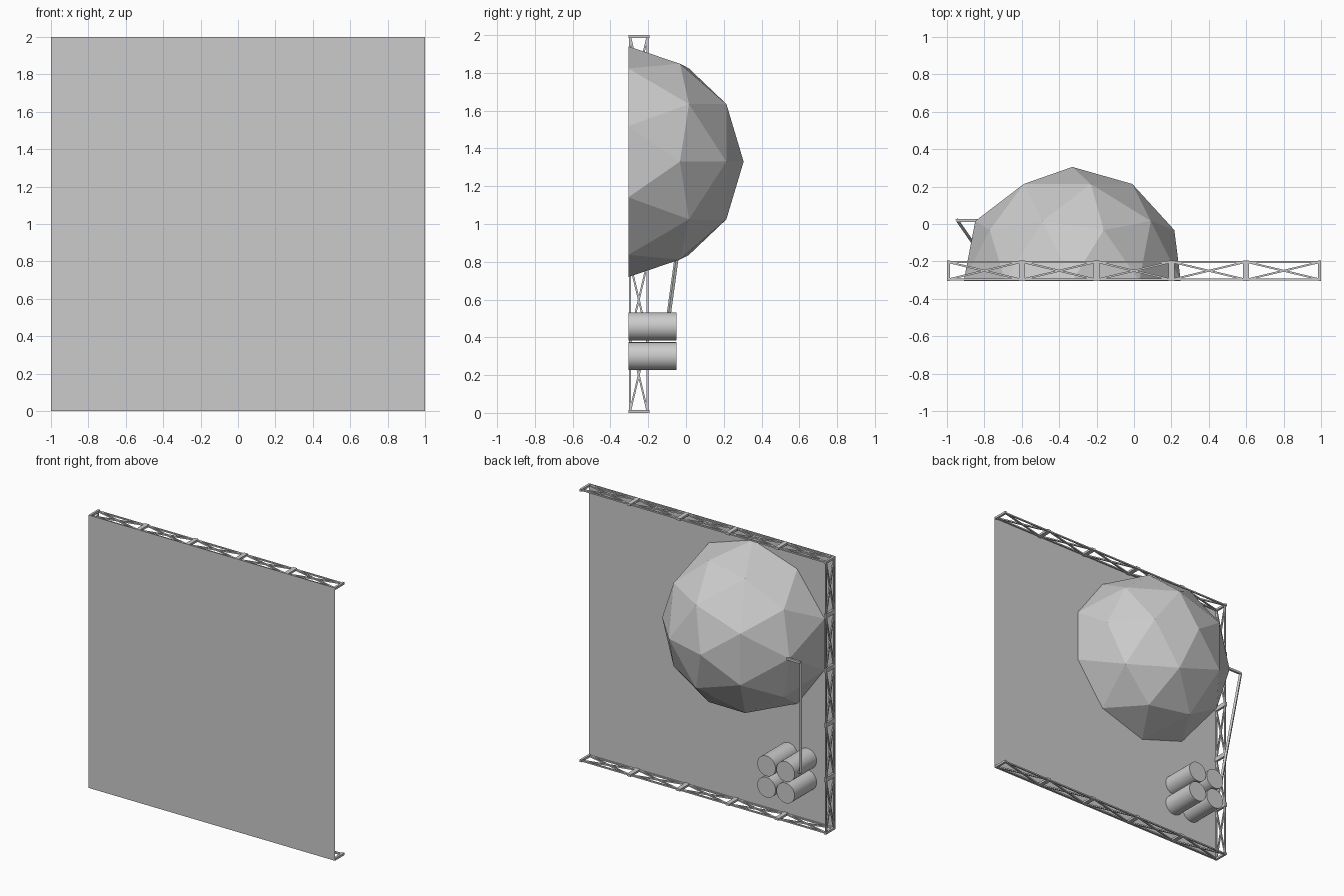
import bpy, bmesh
from mathutils import Vector, Matrix
from math import radians

if "Cube" in bpy.data.objects:
    bpy.data.objects.remove(bpy.data.objects["Cube"])

BACK = -0.305          # plane of the panel
DOME = Vector((-0.33, BACK, 1.33))


def make_object(name, bm):
    bmesh.ops.recalc_face_normals(bm, faces=bm.faces)
    mesh = bpy.data.meshes.new(name)
    bm.to_mesh(mesh)
    bm.free()
    ob = bpy.data.objects.new(name, mesh)
    bpy.context.collection.objects.link(ob)
    return ob


def beam(bm, a, b, t):
    """Square bar of thickness t from a to b."""
    a, b = Vector(a), Vector(b)
    d = b - a
    m = (Matrix.Translation((a + b) / 2) @ d.to_track_quat('Z', 'Y').to_matrix().to_4x4()
         @ Matrix.Diagonal((t, t, d.length, 1)))
    bmesh.ops.create_cube(bm, size=1, matrix=m)


def truss(name, place):
    """Flat lattice of five X-braced bays; place(u, y) gives a 3D point."""
    bm = bmesh.new()
    y0, y1 = -0.296, -0.204
    for i in range(5):
        u0, u1 = i * 0.4 + 0.008, (i + 1) * 0.4 - 0.008
        for u in (u0, u1):
            beam(bm, place(u, -0.304), place(u, -0.194), 0.016)
        for y in (y0, y1):
            beam(bm, place(u0, y), place(u1, y), 0.01)
        beam(bm, place(u0, y0), place(u1, y1), 0.01)
        beam(bm, place(u0, y1), place(u1, y0), 0.01)
    make_object(name, bm)


# Flat square panel
bm = bmesh.new()
bmesh.ops.create_grid(bm, x_segments=1, y_segments=1, size=1,
                      matrix=Matrix.Translation((0, BACK, 1)) @ Matrix.Rotation(radians(90), 4, 'X'))
make_object("panel", bm)

# Lattice trusses along top, bottom and left edges
truss("top_truss", lambda u, y: (u - 1, y, 1.992))
truss("bottom_truss", lambda u, y: (u - 1, y, 0.008))
truss("side_truss", lambda u, y: (-0.992, y, u))

# Faceted half dome
bm = bmesh.new()
bmesh.ops.create_icosphere(bm, subdivisions=2, radius=0.61)
bmesh.ops.delete(bm, geom=[v for v in bm.verts if v.co.z < -0.01], context='VERTS')
bmesh.ops.transform(bm, verts=bm.verts,
                    matrix=Matrix.Translation(DOME) @ Matrix.Rotation(radians(-90), 4, 'X'))
dome = make_object("dome", bm)

# Four storage tanks
for i, x in enumerate((-0.772, -0.617)):
    for j, z in enumerate((0.30, 0.457)):
        bpy.ops.mesh.primitive_cylinder_add(vertices=32, radius=0.074, depth=0.255,
                                            location=(x, BACK + 0.1275, z),
                                            rotation=(radians(90), 0, 0))
        bpy.context.object.name = f"tank_{i}_{j}"
        bpy.ops.object.shade_smooth_by_angle()

# Feed pipe from the tanks to the dome
bm = bmesh.new()
path = [(-0.80, 0.02, 1.33), (-0.945, 0.02, 1.33), (-0.862, -0.1, 0.457), (-0.78, -0.1, 0.457)]
for a, b in zip(path, path[1:]):
    beam(bm, a, b, 0.016)
make_object("feed_pipe", bm)
